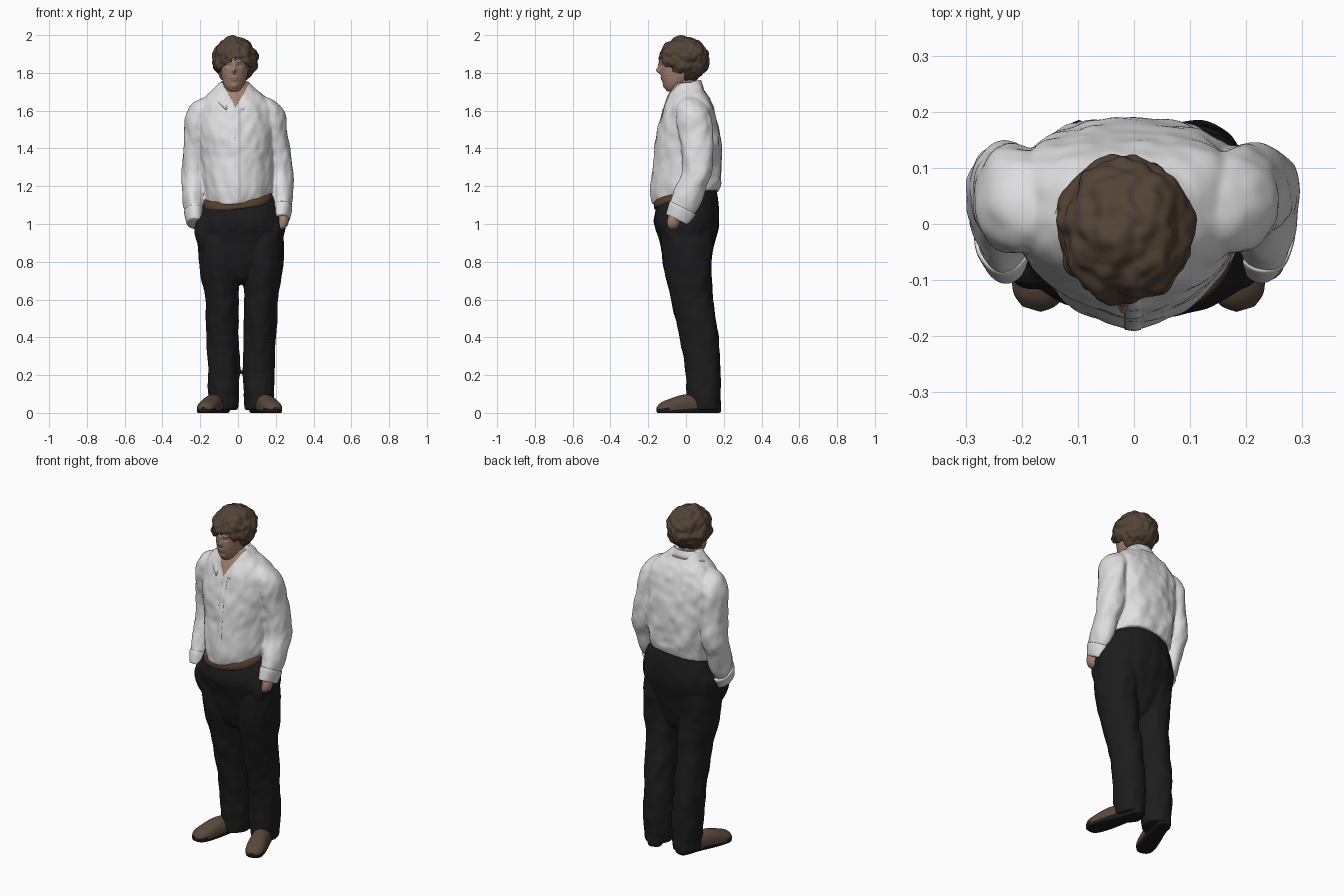
import bpy, bmesh, math
from mathutils import Vector, noise
from mathutils.bvhtree import BVHTree

if "Cube" in bpy.data.objects:
    bpy.data.objects.remove(bpy.data.objects["Cube"])


def material(name, r, g, b):
    m = bpy.data.materials.new(name)
    m.use_nodes = True
    m.diffuse_color = (r, g, b, 1)
    bsdf = next(n for n in m.node_tree.nodes if n.type == 'BSDF_PRINCIPLED')
    bsdf.inputs["Base Color"].default_value = (r, g, b, 1)
    bsdf.inputs["Roughness"].default_value = 0.8
    return m


SHIRT = material("white cotton", .74, .74, .75)
TROUSER = material("black cloth", .012, .012, .013)
HAIR = material("brown hair", .085, .056, .036)
SKIN = material("skin", .37, .225, .165)
LIPS = material("lips", .29, .155, .12)
BELT = material("brown belt", .1, .058, .03)
SHOE = material("brown leather", .1, .066, .044)
SOLE = material("black sole", .012, .011, .011)


def shade(ob, angle):
    bpy.ops.object.select_all(action='DESELECT')
    ob.select_set(True)
    bpy.context.view_layer.objects.active = ob
    bpy.ops.object.shade_smooth_by_angle(angle=math.radians(angle))


def finish(name, bm, mats, rule=None, angle=60):
    """Turn a bmesh into a smooth object; rule(center) picks the material."""
    bmesh.ops.recalc_face_normals(bm, faces=bm.faces)
    if rule:
        for f in bm.faces:
            f.material_index = rule(f.calc_center_median())
    mesh = bpy.data.meshes.new(name)
    bm.to_mesh(mesh)
    bm.free()
    for m in mats:
        mesh.materials.append(m)
    ob = bpy.data.objects.new(name, mesh)
    bpy.context.collection.objects.link(ob)
    shade(ob, angle)
    return ob


def blend(name, parts, mats, rule=None):
    """Fuse overlapping parts into one garment with soft joins."""
    bpy.ops.object.select_all(action='DESELECT')
    for ob in parts:
        ob.select_set(True)
    bpy.context.view_layer.objects.active = ob = parts[0]
    bpy.ops.object.join()
    ob.name = name
    fuse = ob.modifiers.new("fuse", 'REMESH')
    fuse.mode, fuse.voxel_size = 'VOXEL', .0065
    relax = ob.modifiers.new("relax", 'SMOOTH')
    relax.factor, relax.iterations = .5, 5
    for mod in ("fuse", "relax"):
        bpy.ops.object.modifier_apply(modifier=mod)
    ob.data.materials.clear()
    for m in mats:
        ob.data.materials.append(m)
    for p in ob.data.polygons:
        p.material_index = rule(p.center) if rule else 0
    shade(ob, 80)
    return ob


def smooth_rings(rings, sub):
    """Spline through (height, centre x, centre y, radius x, radius y) rings."""
    out = []
    for i in range(len(rings) - 1):
        a, b = rings[max(i - 1, 0)], rings[i]
        c, d = rings[i + 1], rings[min(i + 2, len(rings) - 1)]
        for k in range(sub):
            t = k / sub
            out.append([q + .5 * t * (r - p + t * (2 * p - 5 * q + 4 * r - s
                        + t * (3 * (q - r) + s - p))) for p, q, r, s in zip(a, b, c, d)])
    return out + [list(rings[-1])]


def loft(name, rings, mats, front=2, back=2, folds=0, seg=64, sub=8, warp=None, rule=None):
    bm = bmesh.new()
    rows = []
    for z, cx, cy, rx, ry in smooth_rings(rings, sub):
        row = []
        for i in range(seg):
            a = 2 * math.pi * i / seg
            c, s = math.cos(a), math.sin(a)
            e = 2 / (front if s < 0 else back)
            x = cx + math.copysign(abs(c) ** e, c) * rx
            y = cy + math.copysign(abs(s) ** e, s) * ry
            if folds:
                n = noise.noise(Vector((x * 13, y * 13, z * 8 + x * 9)))
                n += .6 * noise.noise(Vector((x * 25, y * 25, z * 19 - y * 12)))
                x, y = x + c * n * folds, y + s * n * folds
            p = Vector((x, y, z))
            row.append(bm.verts.new(warp(p) if warp else p))
        rows.append(row)
    for lo, hi in zip(rows, rows[1:]):
        for i in range(seg):
            j = (i + 1) % seg
            bm.faces.new((lo[i], lo[j], hi[j], hi[i]))
    bm.faces.new(rows[0][::-1])
    bm.faces.new(rows[-1])
    return finish(name, bm, mats, rule)


def tilt(low, high):
    """Lower the front of a waistband, fading out away from the waist."""
    def warp(p):
        w = 1 if low == high else min(max((p.z - low) / (high - low), 0), 1)
        return Vector((p.x, p.y, p.z + w * (.2 * p.y + .1 * p.x)))
    return warp


def cuff_slant(p):
    w = min(max((1.2 - p.z) / .08, 0), 1)
    return Vector((p.x, p.y, p.z - w * .5 * (p.y + .04)))


# Shirt body and trouser seat, fused with the limbs further down
shirt = [loft("shirt_body", [
    (1.14, 0, 0, .178, .176), (1.2, 0, -.002, .187, .186), (1.34, -.005, .01, .197, .178),
    (1.45, -.01, .01, .205, .17), (1.55, -.012, .014, .21, .15), (1.62, -.013, .013, .202, .133),
    (1.67, -.014, .012, .165, .112), (1.71, -.016, .008, .116, .09), (1.75, -.018, .005, .08, .074)],
    [SHIRT], front=1.75, back=2.75, folds=.009, seg=112, sub=10, warp=tilt(1.28, 1.145))]
trousers = [loft("trouser_seat", [
    (.68, .014, .012, .02, .05), (.72, .014, .01, .08, .095), (.8, .014, .008, .18, .122),
    (.9, .012, .008, .222, .146), (1, .01, .004, .24, .172), (1.08, .007, .004, .22, .168),
    (1.15, 0, .005, .178, .157)],
    [TROUSER], front=2.1, back=2.1, folds=.006, seg=96, warp=tilt(.98, 1.12))]

for side, word in ((1, "left"), (-1, "right")):
    drop = .02 if side < 0 else 0

    def placed(rings):
        return [(z, side * x - .013 * min(max((z - 1.2) * 4, 0), 1), y, rx, ry)
                for z, x, y, rx, ry in rings]

    # Sleeves and cuffs
    shirt.append(loft(word + "_sleeve", placed([
        (1.02 - drop, .226, -.045, .04, .055), (1.1 - drop, .232, -.018, .051, .066),
        (1.2, .234, .03, .061, .08), (1.28, .228, .06, .065, .082), (1.42, .214, .056, .066, .088),
        (1.55, .202, .042, .067, .094), (1.61, .188, .033, .06, .082), (1.65, .165, .025, .045, .055),
        (1.67, .15, .02, .02, .03)]), [SHIRT], folds=.009, warp=cuff_slant))
    loft(word + "_cuff", placed([
        (1.018 - drop, .226, -.047, .04, .056), (1.03 - drop, .228, -.042, .047, .062),
        (1.092 - drop, .232, -.019, .055, .07), (1.1 - drop, .232, -.016, .048, .062)]),
        [SHIRT], folds=.003, sub=4, warp=cuff_slant)

    # Pocket swelling over the fingers, and the trouser legs
    trousers.append(loft(word + "_pocket", placed([
        (.84, .165, -.05, .02, .02), (.9, .172, -.055, .044, .05), (.97, .186, -.06, .046, .056),
        (1.03, .176, -.064, .036, .048), (1.06, .16, -.064, .015, .02)]), [TROUSER], seg=32))
    trousers.append(loft(word + "_trouser_leg", [(z, side * x + .017, y, rx, ry) for z, x, y, rx, ry in (
        (.016, .094, .094, .073, .086), (.07, .092, .093, .077, .089), (.2, .093, .09, .085, .092),
        (.4, .098, .07, .084, .102), (.6, .104, .031, .089, .112), (.75, .112, .01, .105, .123),
        (.9, .117, .006, .11, .137), (1, .11, .005, .1, .13))],
        [TROUSER], front=1.85, back=2.1, folds=.007))

    # Turned-out shoes
    def foot(p):
        return Vector((side * (.082 + .32 * p.z) + .008 + p.x,
                       .178 - .97 * p.z + side * .3 * p.x, max(p.y, 0)))

    loft(word + "_shoe", [
        (0, 0, .03, .025, .028), (.025, 0, .038, .04, .042), (.12, 0, .045, .044, .05),
        (.2, 0, .042, .049, .054), (.28, 0, .03, .05, .041), (.32, 0, .024, .039, .03),
        (.34, 0, .018, .016, .014)], [SHOE, SOLE], front=4, seg=40, warp=foot,
        rule=lambda c: int(c.z < .021 or c.y > .07))

torso = blend("shirt", shirt, [SHIRT, SKIN],
              lambda c: int(c.y < 0 and c.z > 1.615 + 1.8 * abs(c.x + .012)))
blend("trousers", trousers, [TROUSER])

# Hand resting at the pocket, and the belt
loft("left_hand", [
    (.972, .225, -.07, .014, .016), (.99, .235, -.068, .026, .03),
    (1.03, .24, -.062, .029, .036), (1.09, .232, -.045, .025, .033)], [SKIN], seg=24, sub=5)
loft("belt", [(1.113, 0, -.014, .18, .15), (1.118, 0, -.014, .184, .155),
              (1.15, 0, -.014, .18, .153), (1.155, 0, -.014, .174, .148)],
     [BELT], front=2.2, back=2.2, seg=96, sub=2, warp=tilt(0, 0))

# Button placket laid on the shirt front
tree = BVHTree.FromPolygons([v.co for v in torso.data.vertices],
                            [p.vertices[:] for p in torso.data.polygons])


def on_front(x, z, lift):
    hit = tree.ray_cast(Vector((x, -1, z)), Vector((0, 1, 0)))[0]
    return Vector((x, (hit.y if hit else -.15) - lift, z))


bm = bmesh.new()
prev = None
for k in range(41):
    z = 1.14 + k * .0118
    row = [bm.verts.new(on_front(x, z, lift))
           for x, lift in ((-.018, -.004), (-.016, .002), (0, .002), (.012, .002), (.014, -.004))]
    if prev:
        for i in range(4):
            bm.faces.new((prev[i], prev[i + 1], row[i + 1], row[i]))
    prev = row
finish("button_placket", bm, [SHIRT], angle=80)

# Folded collar open at the throat
bm = bmesh.new()
prev = None
for k in range(49):
    t = k / 24 - 1
    a = t * math.radians(160)
    s, c = math.sin(a), math.cos(a)
    top = 1.762 - .085 * ((1 - c) / 2) ** 2
    row = [bm.verts.new((-.018 + s * (.078 + .046 * u), .005 + c * (.075 + (.014 if c > 0 else .06) * u),
                         top - u * (.042 + .034 * t ** 6))) for u in (0, .15, .55, 1)]
    if prev:
        for i in range(3):
            bm.faces.new((prev[i], row[i], row[i + 1], prev[i + 1]))
    prev = row
collar = finish("collar", bm, [SHIRT])
collar.modifiers.new("cloth", 'SOLIDIFY').thickness = .007

# Neck
loft("neck", [(1.58, -.016, .005, .06, .065), (1.66, -.018, 0, .057, .064),
              (1.73, -.018, -.005, .055, .06), (1.8, -.018, -.01, .055, .06)], [SKIN], seg=40)

# Head: features are soft bumps (x from nose, z, width, height, depth)
FEATURES = [(0, 1.812, .01, .014, .022), (0, 1.838, .008, .018, .01), (0, 1.859, .045, .007, .004),
            (.03, 1.839, .014, .008, -.007), (-.03, 1.839, .014, .008, -.007),
            (0, 1.775, .02, .004, .004), (0, 1.764, .017, .005, .004), (0, 1.73, .02, .012, .006)]


def sculpt(p):
    if p.y < -.05:
        for fx, fz, w, h, depth in FEATURES:
            p.y -= depth * math.exp(-((p.x + .02 - fx) / w) ** 2 - ((p.z - fz) / h) ** 2)
    return p


def face_paint(c):
    dx = abs(c.x + .02)
    if c.y < -.08 and abs(c.z - 1.858) < .004 and .014 < dx < .048:
        return 1
    return 2 if c.y < -.08 and abs(c.z - 1.769) < .005 and dx < .02 else 0


loft("head", [
    (1.702, -.022, -.075, .02, .022), (1.71, -.022, -.07, .034, .036), (1.735, -.022, -.06, .052, .058),
    (1.768, -.02, -.044, .064, .085), (1.815, -.019, -.035, .073, .102), (1.87, -.016, -.03, .077, .106),
    (1.93, -.015, -.02, .06, .08), (1.95, -.015, -.02, .03, .04)],
    [SKIN, HAIR, LIPS], seg=112, sub=12, warp=sculpt, rule=face_paint)

# Thick wavy hair: lumpy ball drawn in beneath the hairline
bm = bmesh.new()
bmesh.ops.create_icosphere(bm, subdivisions=6, radius=1)
for v in bm.verts:
    d = v.co.normalized()
    r = .985 + noise.noise(d * 2.3) * .08 + noise.noise(d * 4.3 + Vector((3, 1, 7))) * .07
    hairline = -.004 - 8 * (d.x * .117) ** 2 + .02 * noise.noise(d * 6)
    if d.y * .129 < .0 and d.z * .116 < hairline:
        r = .5
    v.co = (d.x * .121 * r - .015, d.y * .133 * r - .01, d.z * (.122 if d.z > 0 else .126) * r + 1.88)
top = max(v.co.z for v in bm.verts)
bmesh.ops.translate(bm, verts=bm.verts, vec=(0, 0, 2 - top))
finish("wavy_hair", bm, [HAIR])
